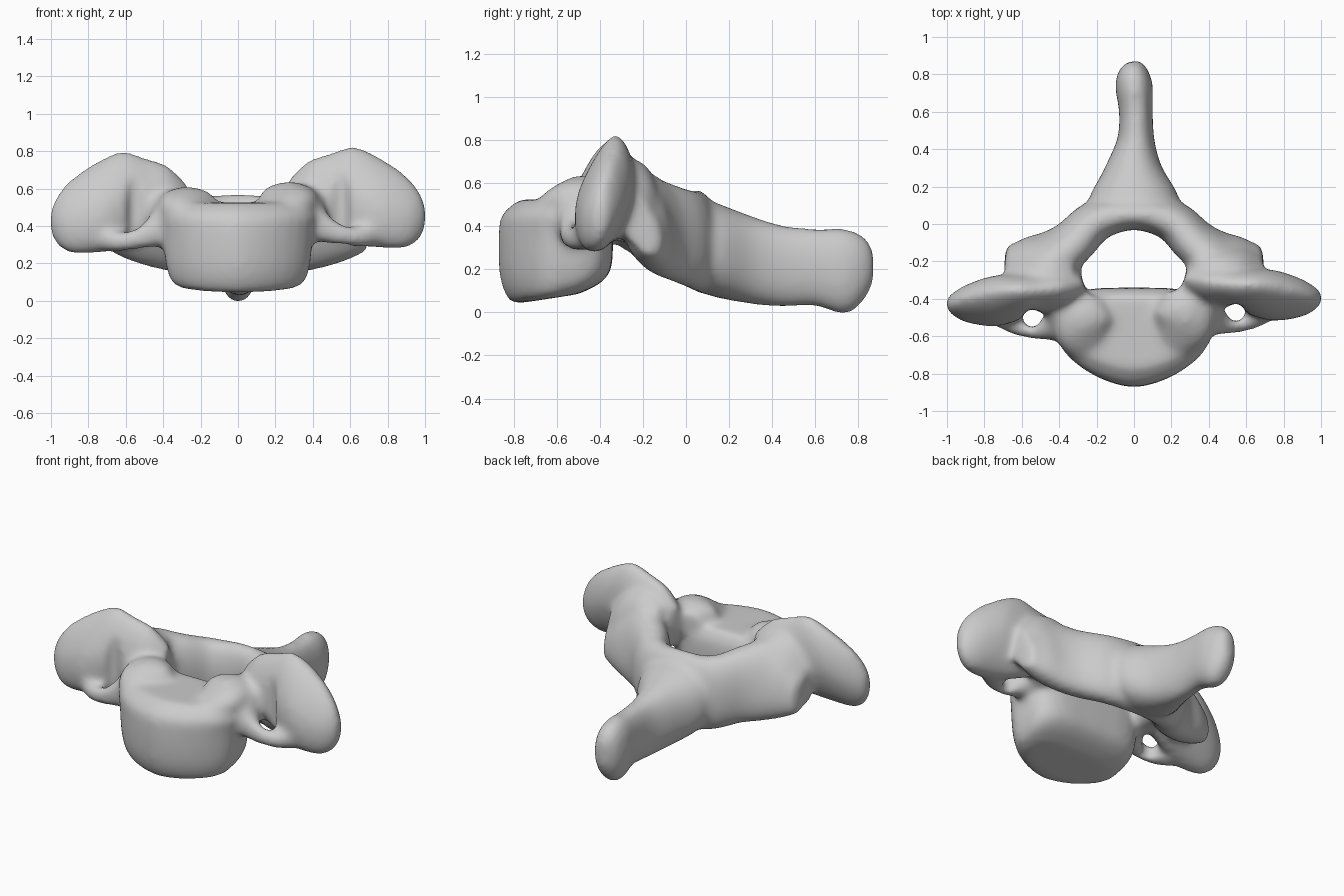
import bpy
import bmesh
from math import cos, sin, tau, copysign
from mathutils import Vector

default_cube = bpy.data.objects.get("Cube")
if default_cube:
    bpy.data.objects.remove(default_cube, do_unlink=True)

SEGMENTS = 32
STEPS = 4
UP = Vector((0, 0, 1))
parts = []


def add_object(name, bm):
    bmesh.ops.recalc_face_normals(bm, faces=bm.faces)
    mesh = bpy.data.meshes.new(name)
    bm.to_mesh(mesh)
    bm.free()
    obj = bpy.data.objects.new(name, mesh)
    bpy.context.collection.objects.link(obj)
    return obj


def skin(name, rings, near, far):
    """Loft a closed skin through (centre, side, rise) rings; near and far set
    the squareness of the halves against and along the rise."""
    bm = bmesh.new()
    loops = []
    for centre, side, rise in rings:
        loop = []
        for i in range(SEGMENTS):
            c, s = cos(tau * i / SEGMENTS), sin(tau * i / SEGMENTS)
            power = 2 / (far if s > 0 else near)
            c = copysign(abs(c) ** power, c)
            s = copysign(abs(s) ** power, s)
            loop.append(bm.verts.new(centre + side * c + rise * s))
        loops.append(loop)
    for low, high in zip(loops, loops[1:]):
        for i in range(SEGMENTS):
            j = (i + 1) % SEGMENTS
            bm.faces.new((low[i], low[j], high[j], high[i]))
    bm.faces.new(loops[0])
    bm.faces.new(loops[-1])
    parts.append(add_object(name, bm))


def refine(stations):
    """Catmull-Rom interpolation of the station rows."""
    last = len(stations) - 1
    rows = []
    for k in range(last):
        quad = [stations[min(max(k + d, 0), last)] for d in (-1, 0, 1, 2)]
        for step in range(STEPS):
            t = step / STEPS
            rows.append([b + t / 2 * (c - a + t * (2*a - 5*b + 4*c - d + t * (3*(b - c) + d - a)))
                         for a, b, c, d in zip(*quad)])
    rows.append(list(stations[-1]))
    return rows


def sweep(name, stations, near=2.2, far=2.2):
    """Horizontal limb; each station is x, y, z, half width, half height, lean."""
    rows = refine(stations)
    points = [Vector(row[:3]) for row in rows]
    rings = []
    for k, row in enumerate(rows):
        tangent = points[min(k + 1, len(rows) - 1)] - points[max(k - 1, 0)]
        side = tangent.cross(UP).normalized() * max(row[3], 0.01)
        rings.append((points[k], side, Vector((0, row[5], max(row[4], 0.01)))))
    skin(name, rings, near, far)


def sided(stations, s):
    """Place a side part on +x or -x with a slight natural skew."""
    return [(s * x, y + 0.015 * s, z + 0.013 * s, w, h, lean)
            for x, y, z, w, h, lean in stations]


# Vertebral body: stacked sections of height, y, half width, half depth, tilt
body = [(0.075, -0.63, 0.28, 0.13, 0.02),
        (0.105, -0.61, 0.35, 0.21, 0.04),
        (0.20, -0.605, 0.385, 0.26, 0.02),
        (0.38, -0.605, 0.40, 0.265, 0),
        (0.47, -0.60, 0.41, 0.25, 0),
        (0.535, -0.58, 0.35, 0.19, 0)]
skin("vertebral_body", [(Vector((0, y, z)), Vector((w, 0, 0)), Vector((0, d, tilt)))
                        for z, y, w, d, tilt in refine(body)], near=1.65, far=4)

# Lamina: arch behind the canal, ending in the lower joint lumps
half_arch = [(0, 0.06, 0.34, 0.09, 0.24, -0.01),
             (0.2, 0.02, 0.35, 0.11, 0.23, -0.01),
             (0.33, -0.1, 0.395, 0.12, 0.235, -0.03),
             (0.45, -0.17, 0.425, 0.12, 0.24, -0.05),
             (0.58, -0.19, 0.41, 0.11, 0.185, -0.04),
             (0.69, -0.18, 0.375, 0.06, 0.10, -0.02)]
mirrored = [(-row[0], *row[1:]) for row in half_arch[:0:-1]]
sweep("lamina_arch", mirrored + half_arch)

# Spinous process: long fin to the rear with a rounded tip
sweep("spinous_process", [(0, 0.05, 0.33, 0.2, 0.22, 0),
                          (0, 0.14, 0.30, 0.24, 0.22, 0),
                          (0, 0.3, 0.255, 0.155, 0.205, 0),
                          (0.01, 0.45, 0.225, 0.10, 0.19, 0),
                          (0.01, 0.6, 0.22, 0.09, 0.18, 0),
                          (0, 0.74, 0.2, 0.1, 0.2, 0),
                          (-0.01, 0.83, 0.215, 0.075, 0.145, 0),
                          (-0.02, 0.868, 0.225, 0.035, 0.07, 0)])

# Side parts
wing = [(0.27, -0.30, 0.55, 0.05, 0.10, 0),
        (0.38, -0.33, 0.57, 0.10, 0.18, 0.01),
        (0.5, -0.345, 0.565, 0.11, 0.225, 0.01),
        (0.62, -0.37, 0.565, 0.12, 0.26, 0.03),
        (0.75, -0.395, 0.525, 0.13, 0.245, 0.045),
        (0.89, -0.41, 0.477, 0.10, 0.2, 0.03),
        (0.97, -0.415, 0.455, 0.06, 0.13, 0.01),
        (1.005, -0.42, 0.45, 0.02, 0.05, 0)]
joint = [(0.32, -0.24, 0.53, 0.08, 0.12, 0),
         (0.45, -0.25, 0.53, 0.11, 0.18, -0.02),
         (0.58, -0.25, 0.49, 0.11, 0.19, -0.03),
         (0.69, -0.25, 0.43, 0.07, 0.12, -0.02)]
bar = [(0.28, -0.49, 0.50, 0.14, 0.14, 0),
       (0.39, -0.515, 0.455, 0.11, 0.135, 0),
       (0.48, -0.545, 0.385, 0.06, 0.08, 0),
       (0.56, -0.545, 0.35, 0.05, 0.055, 0),
       (0.64, -0.515, 0.34, 0.06, 0.055, 0),
       (0.72, -0.46, 0.37, 0.07, 0.085, 0)]
pedicle = [(0.36, -0.5, 0.46, 0.10, 0.13, 0),
           (0.385, -0.34, 0.49, 0.11, 0.14, 0),
           (0.39, -0.14, 0.49, 0.10, 0.14, 0)]
rim = [(0.20, -0.68, 0.46, 0.10, 0.07, 0),
       (0.26, -0.56, 0.515, 0.16, 0.10, 0),
       (0.27, -0.45, 0.53, 0.15, 0.10, 0),
       (0.25, -0.36, 0.52, 0.10, 0.07, 0)]
cutters = []
for label, s in (("left", 1), ("right", -1)):
    sweep(label + "_transverse_wing", sided(wing, s), 2, 1.6)
    sweep(label + "_upper_joint", sided(joint, s))
    sweep(label + "_front_bar", sided(bar, s))
    sweep(label + "_pedicle", sided(pedicle, s))
    sweep(label + "_body_rim", sided(rim, s))
    bpy.ops.mesh.primitive_cylinder_add(vertices=24, radius=0.05, depth=0.7,
                                        location=(0.545 * s, -0.487 + 0.015 * s, 0.45))
    cutter = bpy.context.object
    cutter.name = label + "_artery_hole_cutter"
    cutter.hide_render = True
    cutters.append(cutter)

# Fuse all parts into one bone
bpy.ops.object.select_all(action='DESELECT')
for part in parts:
    part.select_set(True)
bone = parts[0]
bpy.context.view_layer.objects.active = bone
bpy.ops.object.join()
bone.name = "neck_vertebra"


def remesh(label, size):
    mod = bone.modifiers.new(label, 'REMESH')
    mod.mode = 'VOXEL'
    mod.voxel_size = size


remesh("fuse", 0.016)
for cutter in cutters:
    hole = bone.modifiers.new(cutter.name, 'BOOLEAN')
    hole.operation = 'DIFFERENCE'
    hole.object = cutter
remesh("even_out", 0.016)
relax = bone.modifiers.new("relax", 'SMOOTH')
relax.factor = 0.5
relax.iterations = 18
for label in [mod.name for mod in bone.modifiers]:
    bpy.ops.object.modifier_apply(modifier=label)
for cutter in cutters:
    bpy.data.objects.remove(cutter, do_unlink=True)

# Stand the bone on the ground, centred
verts = bone.data.vertices
low = Vector([min(v.co[a] for v in verts) for a in range(3)])
high = Vector([max(v.co[a] for v in verts) for a in range(3)])
middle = (low + high) / 2
for v in verts:
    v.co -= Vector((middle.x, middle.y, low.z))

# Bone material
material = bpy.data.materials.new("bone_grey")
material.use_nodes = True
grey = (0.6, 0.6, 0.6, 1)
material.diffuse_color = grey
shader = next(n for n in material.node_tree.nodes if n.type == 'BSDF_PRINCIPLED')
shader.inputs["Base Color"].default_value = grey
bone.data.materials.clear()
bone.data.materials.append(material)
bpy.ops.object.shade_smooth()
